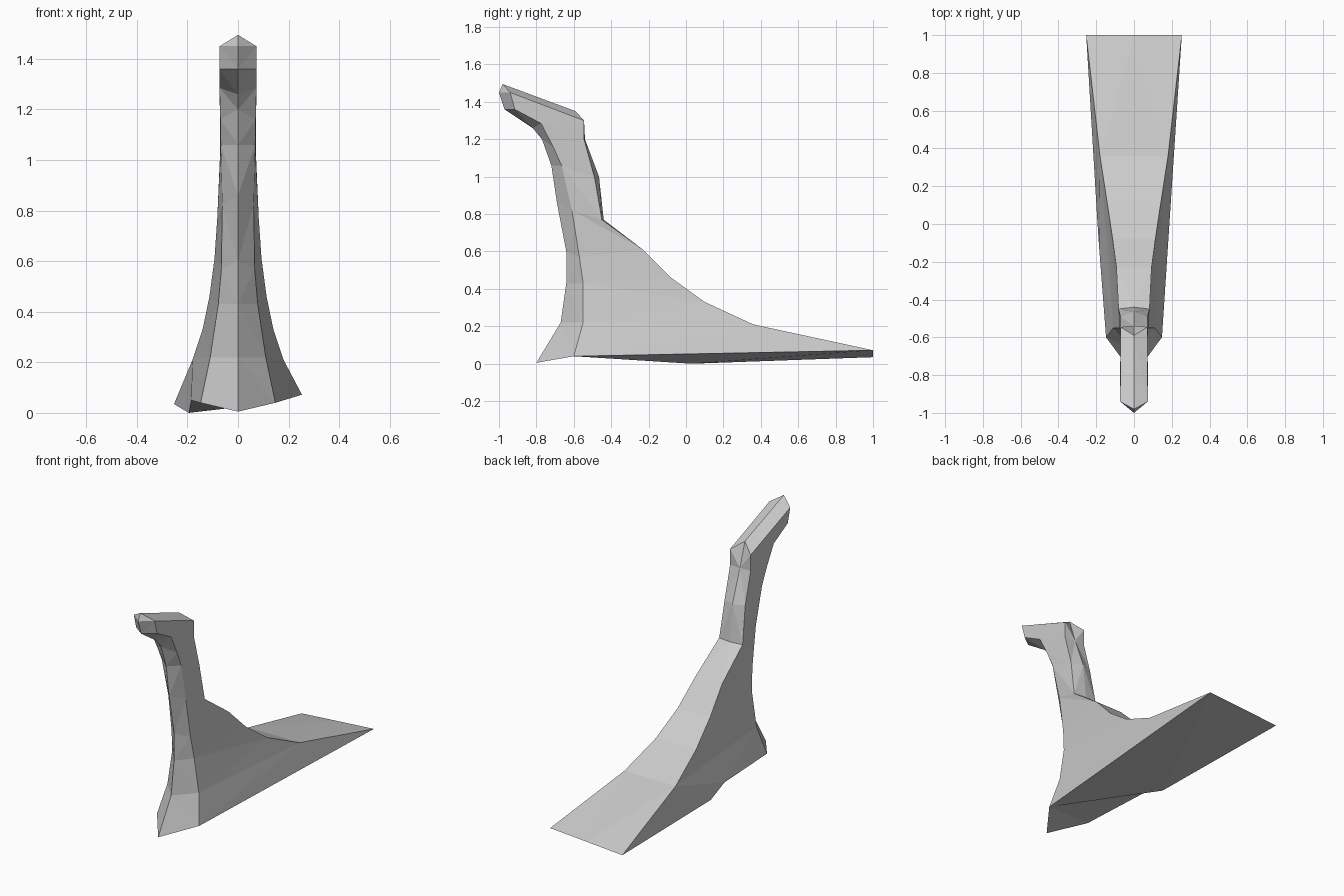
import bpy
import bmesh
from mathutils import Vector

if "Cube" in bpy.data.objects:
    bpy.data.objects.remove(bpy.data.objects["Cube"])

# Sections from base to head:
# front ridge (y, z), front crease (x, y, z), back edge (x, y, z), back centre (y, z)
SECTIONS = [
    ((-.80, .005), (.148, -.60, .04), (.253, 1.0, .072), (1.0, .054)),
    ((-.67, .22), (.11, -.55, .22), (.18, .36, .21), (.36, .21)),
    ((-.64, .43), (.078, -.55, .43), (.14, .10, .33), (.10, .33)),
    ((-.64, .60), (.066, -.57, .57), (.113, -.08, .46), (-.08, .46)),
    ((-.69, .86), (.062, -.61, .82), (.093, -.23, .61), (-.23, .61)),
    ((-.72, 1.06), (.068, -.665, 1.06), (.082, -.45, .77), (-.44, .77)),
    ((-.77, 1.20), (.070, -.71, 1.16), (.072, -.49, 1.0), (-.465, 1.0)),
    ((-.82, 1.26), (.073, -.775, 1.285), (.072, -.545, 1.2), (-.54, 1.2)),
    ((-.97, 1.36), (.073, -.915, 1.36), (.072, -.545, 1.30), (-.59, 1.35)),
    ((-1.0, 1.45), (.073, -.94, 1.45), (.072, -.545, 1.30), (-.59, 1.35)),
    ((-.98, 1.495), (.073, -.94, 1.45), (.072, -.545, 1.30), (-.59, 1.35)),
]

bm = bmesh.new()
known = {}


def vert(x, y, z):
    key = (x, y, z)
    if key not in known:
        known[key] = bm.verts.new(key)
    return known[key]


def face(verts):
    unique = list(dict.fromkeys(verts))
    if len(unique) > 2:
        bm.faces.new(unique)


# Hexagonal rings, mirrored left and right
rings = []
for front, (sx, sy, sz), (bx, by, bz), back in SECTIONS:
    rings.append([vert(0, *front), vert(sx, sy, sz), vert(bx, by, bz),
                  vert(0, *back), vert(-bx, by, bz), vert(-sx, sy, sz)])

# Skin between the rings
for low, high in zip(rings, rings[1:]):
    for i in range(6):
        j = (i + 1) % 6
        face((low[i], low[j], high[j], high[i]))

# Head top, two slopes meeting at the ridge
top = rings[-1]
face(top[0:4])
face((top[0], top[3], top[4], top[5]))

# Underside
base = rings[0]
face(base[::-1])

# Uneven base: lower left tail corner and a small drop along the left edge
base[4].co.z = .035
edge = bm.edges.get((base[4], base[5]))
edge, drop = bmesh.utils.edge_split(edge, base[4], .6)
drop.co = Vector((-.195, .03, 0))
edge = bm.edges.get((drop, base[5]))
edge, notch = bmesh.utils.edge_split(edge, drop, .25)
notch.co = Vector((-.185, -.12, .05))

bmesh.ops.triangulate(bm, faces=bm.faces[:])
bmesh.ops.recalc_face_normals(bm, faces=bm.faces[:])

mesh = bpy.data.meshes.new("curved_body")
bm.to_mesh(mesh)
bm.free()
body = bpy.data.objects.new("curved_body", mesh)
bpy.context.collection.objects.link(body)

grey = bpy.data.materials.new("light_grey")
grey.diffuse_color = (.6, .6, .6, 1)
grey.use_nodes = True
grey.node_tree.nodes["Principled BSDF"].inputs["Base Color"].default_value = grey.diffuse_color
mesh.materials.append(grey)
